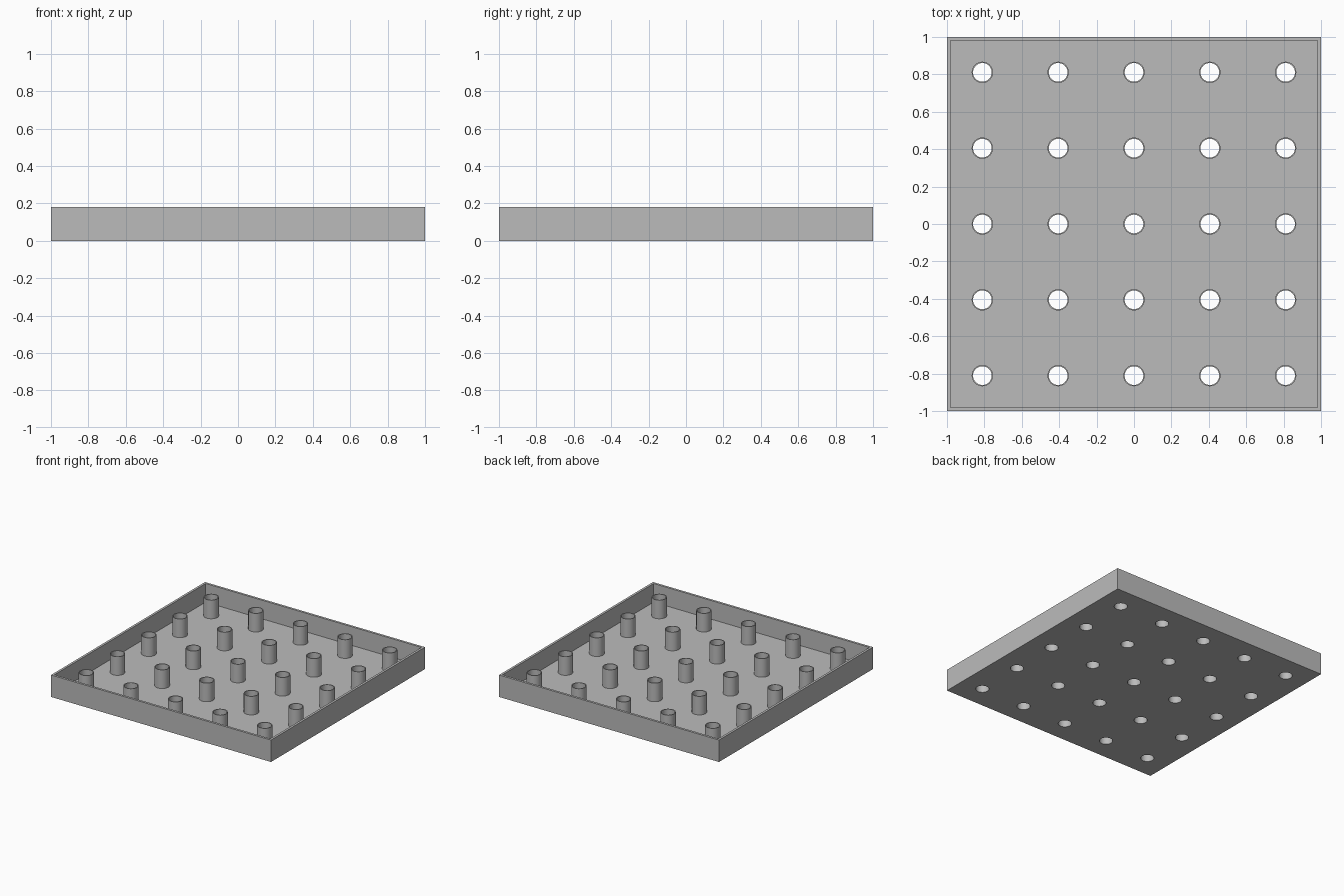
import bpy, bmesh, math

WALL, HEIGHT, FLOOR = 0.027, 0.18, 0.027
PITCH, R_OUT, R_IN, SEGMENTS = 0.4054, 0.057, 0.05, 32
SPOTS = [(i * PITCH, j * PITCH) for i in range(-2, 3) for j in range(-2, 3)]

cube = bpy.data.objects.get("Cube")
if cube:
    bpy.data.objects.remove(cube, do_unlink=True)

grey = bpy.data.materials.new("plain grey")
grey.use_nodes = True
colour = (0.5, 0.5, 0.5, 1)
grey.diffuse_color = colour
grey.node_tree.nodes["Principled BSDF"].inputs["Base Color"].default_value = colour


def make_object(name, bm):
    mesh = bpy.data.meshes.new(name)
    bmesh.ops.recalc_face_normals(bm, faces=bm.faces)
    bm.to_mesh(mesh)
    bm.free()
    obj = bpy.data.objects.new(name, mesh)
    bpy.context.collection.objects.link(obj)
    mesh.materials.append(grey)
    return obj


def ring(bm, spot, radius, z):
    angles = [2 * math.pi * k / SEGMENTS for k in range(SEGMENTS)]
    return [bm.verts.new((spot[0] + radius * math.cos(a),
                          spot[1] + radius * math.sin(a), z)) for a in angles]


def bridge(bm, low, high):
    for k in range(SEGMENTS):
        n = (k + 1) % SEGMENTS
        bm.faces.new((low[k], low[n], high[n], high[k]))


# Open tray: a box whose top is inset for the rim and pushed down to the floor
bm = bmesh.new()
bmesh.ops.create_cube(bm, size=2)
for v in bm.verts:
    v.co.z = HEIGHT if v.co.z > 0 else 0
top = max(bm.faces, key=lambda f: f.calc_center_median().z)
bmesh.ops.inset_region(bm, faces=[top], thickness=WALL)
inner = bmesh.ops.extrude_face_region(bm, geom=[top])
bmesh.ops.delete(bm, geom=[top], context='FACES')
for v in inner["geom"]:
    if isinstance(v, bmesh.types.BMVert):
        v.co.z = FLOOR
tray = make_object("tray", bm)

# Cylinders that drill the floor beneath every post
bm = bmesh.new()
for spot in SPOTS:
    low, high = ring(bm, spot, R_IN, -0.05), ring(bm, spot, R_IN, FLOOR + 0.05)
    bridge(bm, low, high)
    bm.faces.new(low[::-1])
    bm.faces.new(high)
cutter = make_object("hole_cutter", bm)
cutter.hide_render = True
cutter.hide_viewport = True
cutter.display_type = 'WIRE'

drill = tray.modifiers.new("drill holes", 'BOOLEAN')
drill.operation = 'DIFFERENCE'
drill.solver = 'EXACT'
drill.object = cutter
bpy.context.view_layer.update()
drilled = bpy.data.meshes.new_from_object(
    tray.evaluated_get(bpy.context.evaluated_depsgraph_get()))
tray.modifiers.clear()
tray.data = drilled
bpy.data.objects.remove(cutter, do_unlink=True)

# Hollow posts standing on the floor, level with the rim
bm = bmesh.new()
for spot in SPOTS:
    rings = [ring(bm, spot, r, z) for r, z in
             ((R_OUT, FLOOR), (R_OUT, HEIGHT), (R_IN, HEIGHT), (R_IN, FLOOR))]
    for low, high in zip(rings, rings[1:]):
        bridge(bm, low, high)
posts = make_object("hollow_posts", bm)

# Smooth round walls, sharp rims
bpy.ops.object.select_all(action='DESELECT')
for obj in (tray, posts):
    obj.select_set(True)
bpy.context.view_layer.objects.active = tray
bpy.ops.object.shade_smooth_by_angle(angle=math.radians(30))
